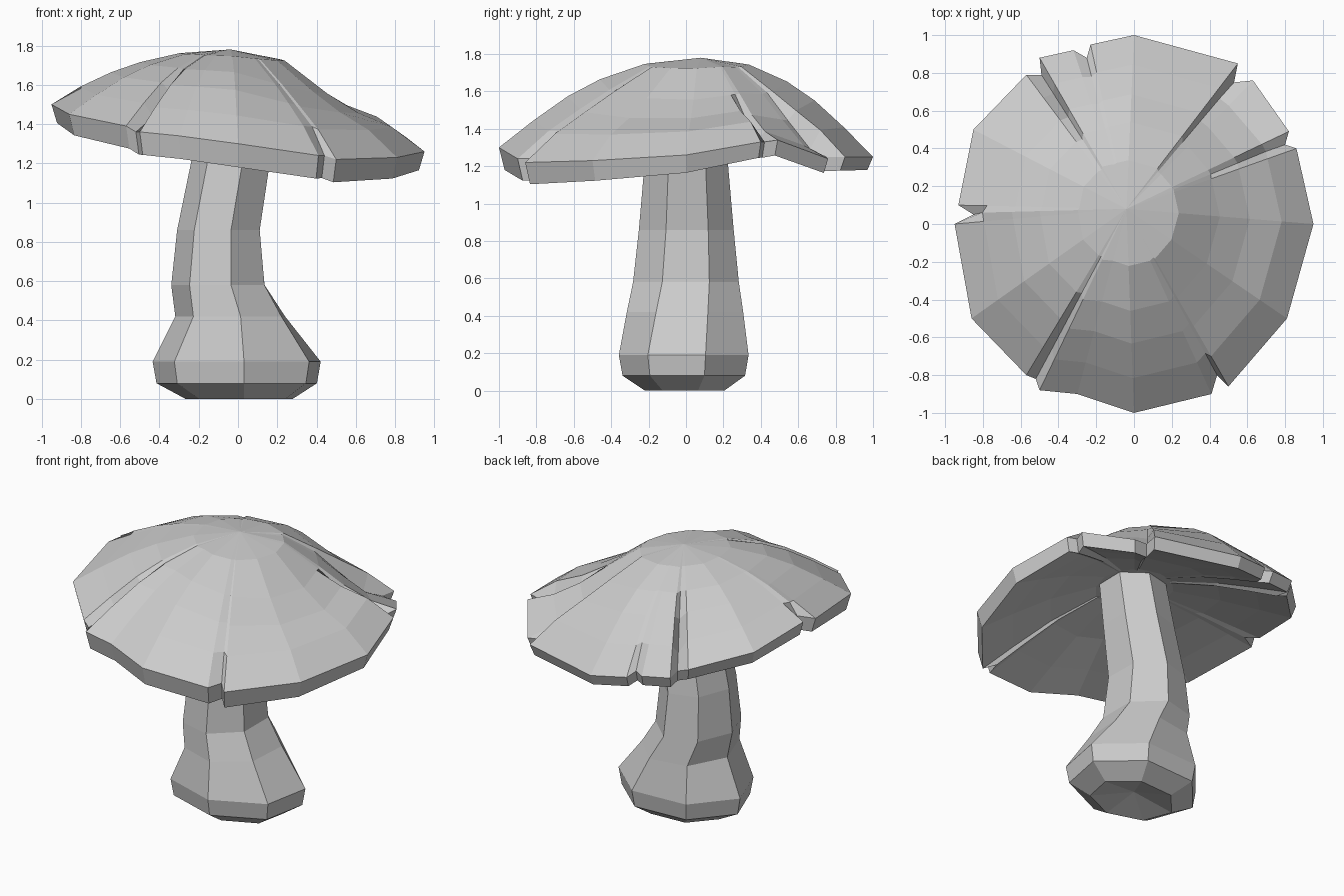
import bpy, bmesh, math
from mathutils import Vector

default_cube = bpy.data.objects.get("Cube")
if default_cube:
    bpy.data.objects.remove(default_cube, do_unlink=True)

# One plain grey for the whole mushroom
grey = bpy.data.materials.new("plain_grey")
grey.use_nodes = True
grey.diffuse_color = (0.6, 0.6, 0.6, 1)
grey.node_tree.nodes["Principled BSDF"].inputs["Base Color"].default_value = grey.diffuse_color


def loft(name, rings, first_tip, last_tip):
    """Join equal-length rings of points and close both ends onto a tip point."""
    bm = bmesh.new()
    loops = [[bm.verts.new(point) for point in ring] for ring in rings]
    count = len(loops[0])
    for lower, upper in zip(loops, loops[1:]):
        for i in range(count):
            j = (i + 1) % count
            bm.faces.new((lower[i], lower[j], upper[j], upper[i]))
    for loop, tip in ((loops[0], first_tip), (loops[-1], last_tip)):
        tip_vert = bm.verts.new(tip)
        for i in range(count):
            bm.faces.new((loop[i], loop[(i + 1) % count], tip_vert))
    bmesh.ops.recalc_face_normals(bm, faces=bm.faces[:])
    mesh = bpy.data.meshes.new(name)
    bm.to_mesh(mesh)
    bm.free()
    mesh.materials.append(grey)
    obj = bpy.data.objects.new(name, mesh)
    bpy.context.collection.objects.link(obj)
    return obj


# Stem: seven-sided twisting sections as (z, centre x, radius x, radius y, twist)
sections = [
    (0, .01, .28, .22, .07), (.08, 0, .42, .34, .07), (.19, 0, .44, .36, .07),
    (.42, -.03, .29, .32, .15), (.58, -.09, .25, .29, .22), (.86, -.09, .22, .26, .25),
    (1.2, -.03, .21, .23, .25), (1.5, .02, .2, .21, .25),
]
SIDES = 7


def stem_ring(z, cx, rx, ry, twist):
    angles = [math.tau * i / SIDES - math.pi / 2 + twist for i in range(SIDES)]
    return [(cx + rx * math.cos(a), ry * math.sin(a), z) for a in angles]


loft("stem", [stem_ring(*s) for s in sections], (0, 0, .06), (.02, 0, 1.5))

# Cap rim corners as (x, y, top edge z)
rim = [
    (.95, 0, 1.26), (.86, .4, 1.33), (.55, .85, 1.25), (0, 1, 1.25),
    (-.23, .95, 1.28), (-.32, .92, 1.3), (-.5, .88, 1.32), (-.57, .79, 1.36),
    (-.85, .5, 1.44), (-.93, .1, 1.51), (-.95, 0, 1.5), (-.86, -.5, 1.45),
    (-.57, -.8, 1.39), (-.5, -.88, 1.36), (-.3, -.9, 1.34), (0, -1, 1.3),
    (.41, -.9, 1.24), (.5, -.86, 1.22), (.81, -.5, 1.23),
]
# Splits and the sunken flap as (x, y, top edge z, sink of the surface above)
splits = [
    (.8, .42, 1.33, .1), (.82, .49, 1.34, .06), (.63, .76, 1.24, .07),
    (.53, .75, 1.25, .1), (-.25, .88, 1.3, 0), (-.49, .79, 1.33, .07),
    (-.85, .05, 1.51, 0), (-.52, -.82, 1.36, .05), (.44, -.8, 1.24, 0),
]
columns = sorted([c + (0,) for c in rim] + splits,
                 key=lambda c: math.atan2(c[1], c[0]))

# Dome rings as (fraction of radius, fraction of height, dent towards +x, share of sink)
dome = [(.28, .93, .02, 0), (.5, .76, .1, 0), (.66, .57, .1, .5), (.83, .3, .03, 1)]
peak = Vector((-.04, .08, 1.78))
hollow = Vector((0, 0, 1.48))
is_split = {c[:2] for c in splits}


def dome_point(column, s, height, dent, share):
    x, y, z, sink = column
    out = Vector((x, y))
    if (x, y) in is_split:
        out *= .96 / out.length
    flat = peak.xy.lerp(out, s)
    dent *= max(0, x / math.hypot(x, y))
    top = z + (peak.z - z) * height - dent
    return (flat.x, flat.y, top - sink * share)


def under_point(column, s, height):
    """The lip is thicker at the front; the underside arches up to the stem."""
    x, y, z, sink = column
    edge = Vector((x * .97, y * .97, z - .095 + .025 * y))
    point = hollow.lerp(edge, s)
    point.z = edge.z + (hollow.z - edge.z) * height
    return point


cap_rings = [[dome_point(c, *ring) for c in columns] for ring in dome]
cap_rings.append([c[:3] for c in columns])
under = [(1, 0), (.8, .3), (.55, .65), (.25, .95)]
cap_rings += [[under_point(c, *ring) for c in columns] for ring in under]
loft("cap", cap_rings, peak, hollow)
